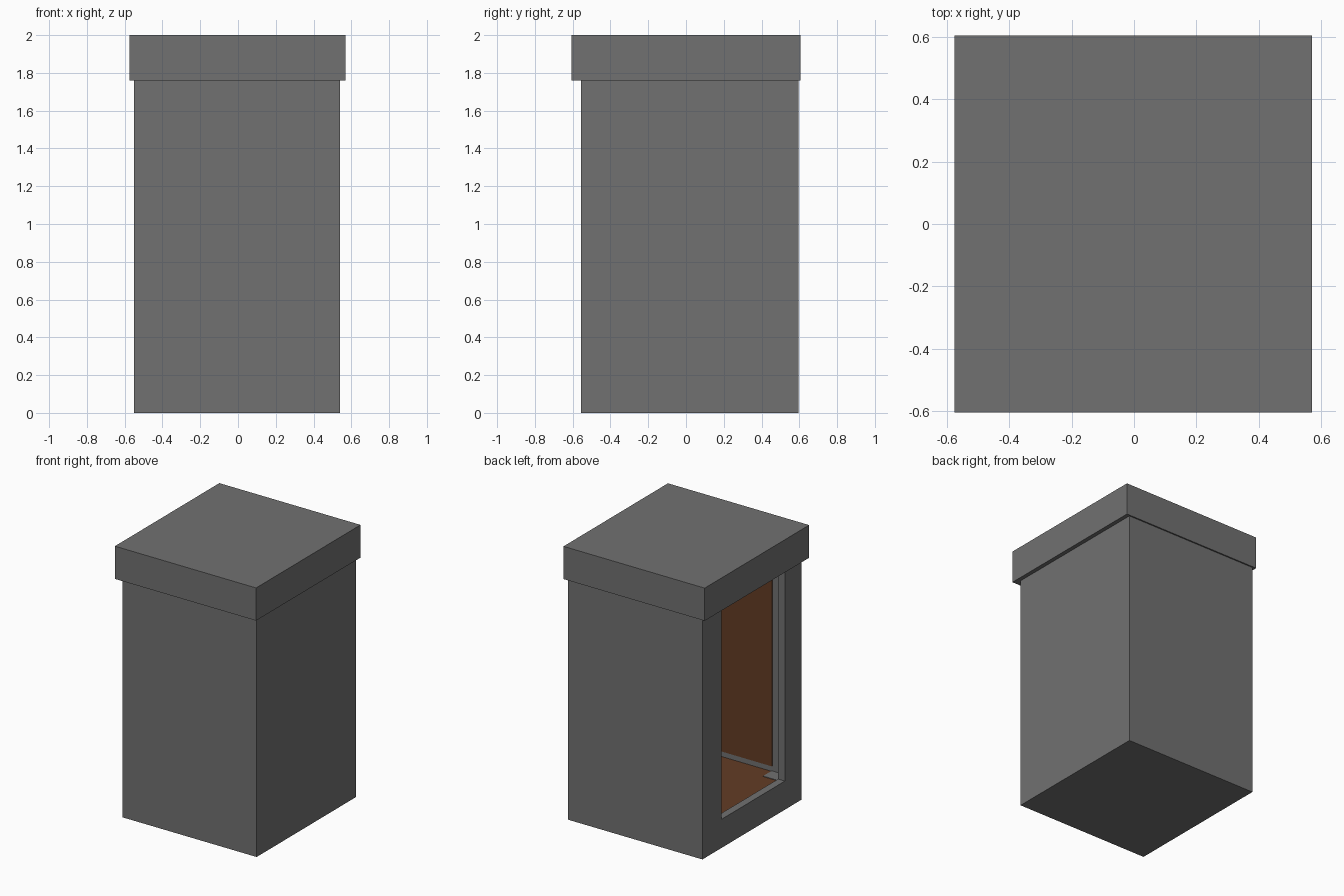
import bpy

if "Cube" in bpy.data.objects:
    bpy.data.objects.remove(bpy.data.objects["Cube"])


def material(name, rgb):
    m = bpy.data.materials.new(name)
    m.diffuse_color = (*rgb, 1.0)
    m.use_nodes = True
    m.node_tree.nodes["Principled BSDF"].inputs["Base Color"].default_value = m.diffuse_color
    return m


GREY = material("dark_grey", (0.165, 0.165, 0.165))
BROWN = material("brown", (0.125, 0.045, 0.018))


def box(name, x, y, z, mat):
    """Axis-aligned box given its (min, max) range on each axis."""
    bpy.ops.mesh.primitive_cube_add(
        size=1, location=[(a + b) / 2 for a, b in (x, y, z)])
    o = bpy.context.object
    o.name = name
    o.scale = [b - a for a, b in (x, y, z)]
    bpy.ops.object.transform_apply(location=False, rotation=False, scale=True)
    o.data.materials.append(mat)
    return o


def cut(target, cutter):
    mod = target.modifiers.new("cut", "BOOLEAN")
    mod.operation = "DIFFERENCE"
    mod.solver = "EXACT"
    mod.object = cutter
    bpy.context.view_layer.objects.active = target
    bpy.ops.object.modifier_apply(modifier=mod.name)
    bpy.data.objects.remove(cutter)


X0, X1, Y0, Y1 = -0.55, 0.54, -0.555, 0.595    # outside of the body
T = 0.055                                       # wall thickness
IX0, IX1, IY0, IY1 = X0 + T, X1 - T, Y0 + T, Y1 - T
FLOOR, TOP, M = 0.17, 1.76, 0.2                 # M: border margin
P = 0.008                                       # panel thickness

# hollow body with a doorway in the left side
body = box("body", (X0, X1), (Y0, Y1), (0, TOP), GREY)
cut(body, box("room_cutter", (IX0, IX1), (IY0, IY1), (FLOOR, 2.1), GREY))
cut(body, box("door_cutter", (X0 - 0.1, IX0 + 0.1), (-0.36, 0.375),
              (0.21, 2.1), GREY))

# overhanging lid
box("lid", (-0.575, 0.57), (-0.605, 0.605), (TOP, 2.0), GREY)

# brown lining with grey borders left around it
box("floor_lining", (IX0, IX1), (IY0, IY1), (FLOOR - 0.002, FLOOR + 0.003), BROWN)
box("front_lining", (X0 + M, X1 - M), (IY0 - 0.002, IY0 + P - 0.002), (0.213, TOP), BROWN)
box("back_lining", (X0 + M, X1 - M), (IY1 - P + 0.002, IY1 + 0.002), (0.213, TOP), BROWN)
box("right_lining", (IX1 - P + 0.002, IX1 + 0.002), (Y0 + M, Y1 - M), (0.213, TOP), BROWN)

# small grey plates in the floor corners
for sx, xr in (("left", (IX0, IX0 + 0.15)), ("right", (IX1 - 0.15, IX1))):
    for sy, yr in (("front", (IY0, IY0 + 0.1)), ("back", (IY1 - 0.1, IY1))):
        box(f"{sx}_{sy}_corner_plate", xr, yr, (FLOOR - 0.002, FLOOR + 0.007), GREY)
